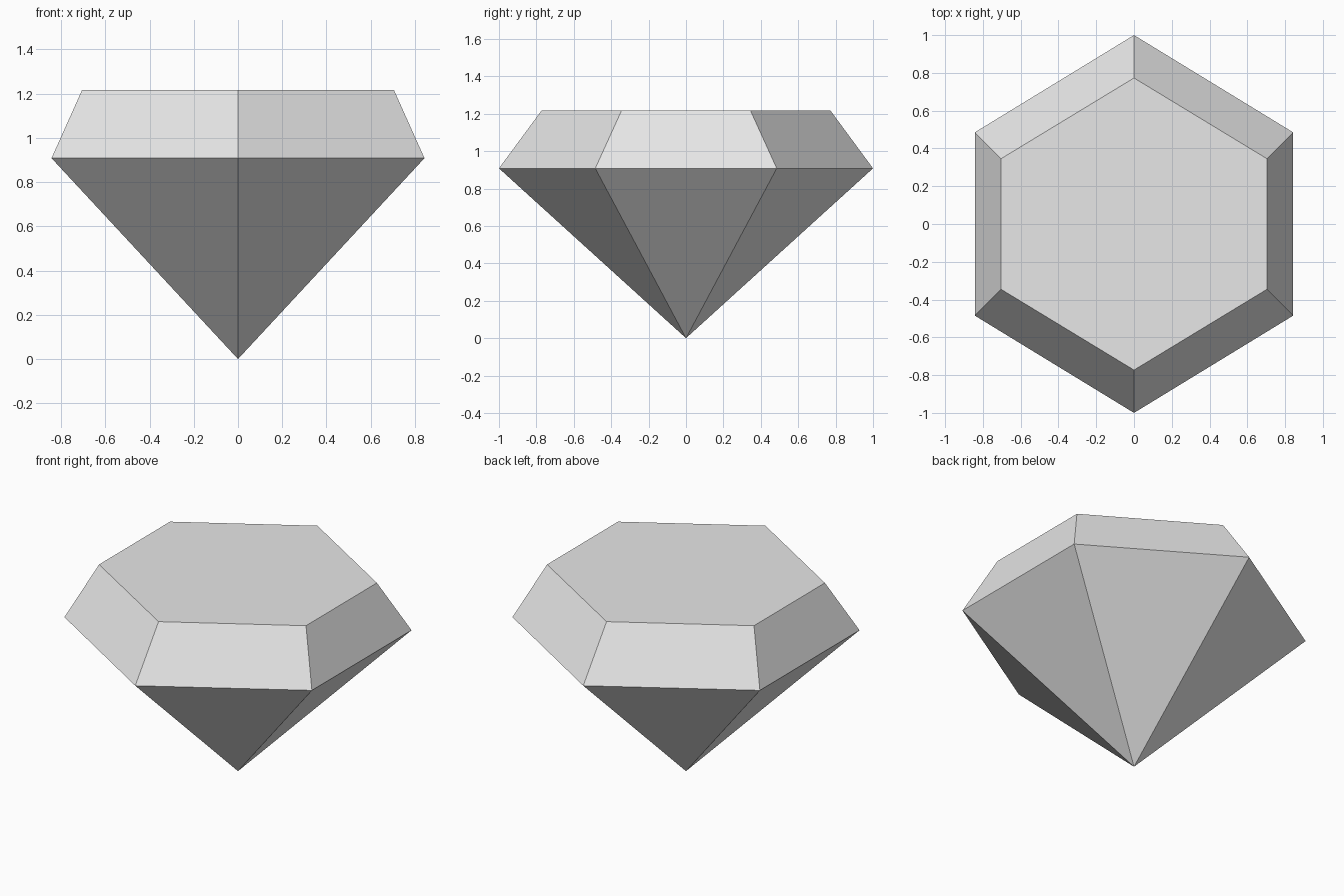
import bpy
import bmesh

cube = bpy.data.objects.get("Cube")
if cube:
    bpy.data.objects.remove(cube, do_unlink=True)

GIRDLE_Z, TABLE_Z = 0.908, 1.216

# Single pale grey stone colour
stone = bpy.data.materials.new("pale_grey")
stone.use_nodes = True
grey = (0.8, 0.8, 0.8, 1.0)
stone.diffuse_color = grey
stone.node_tree.nodes["Principled BSDF"].inputs["Base Color"].default_value = grey


def hexagon(bm, tip, side_x, side_y, z):
    """Ring of six corners with points facing front and back."""
    corners = [(0, -tip), (side_x, -side_y), (side_x, side_y),
               (0, tip), (-side_x, side_y), (-side_x, -side_y)]
    return [bm.verts.new((x, y, z)) for x, y in corners]


bm = bmesh.new()
point = bm.verts.new((0, 0, 0))
girdle = hexagon(bm, 1.0, 0.843, 0.485, GIRDLE_Z)
table = hexagon(bm, 0.773, 0.705, 0.345, TABLE_Z)

# Lower facets and bevelled crown
for i in range(6):
    j = (i + 1) % 6
    bm.faces.new((point, girdle[j], girdle[i]))
    bm.faces.new((girdle[i], girdle[j], table[j], table[i]))

# Flat top
bm.faces.new(table)
bmesh.ops.recalc_face_normals(bm, faces=bm.faces)

mesh = bpy.data.meshes.new("cut_gem")
bm.to_mesh(mesh)
bm.free()
mesh.materials.append(stone)
gem = bpy.data.objects.new("cut_gem", mesh)
bpy.context.collection.objects.link(gem)
